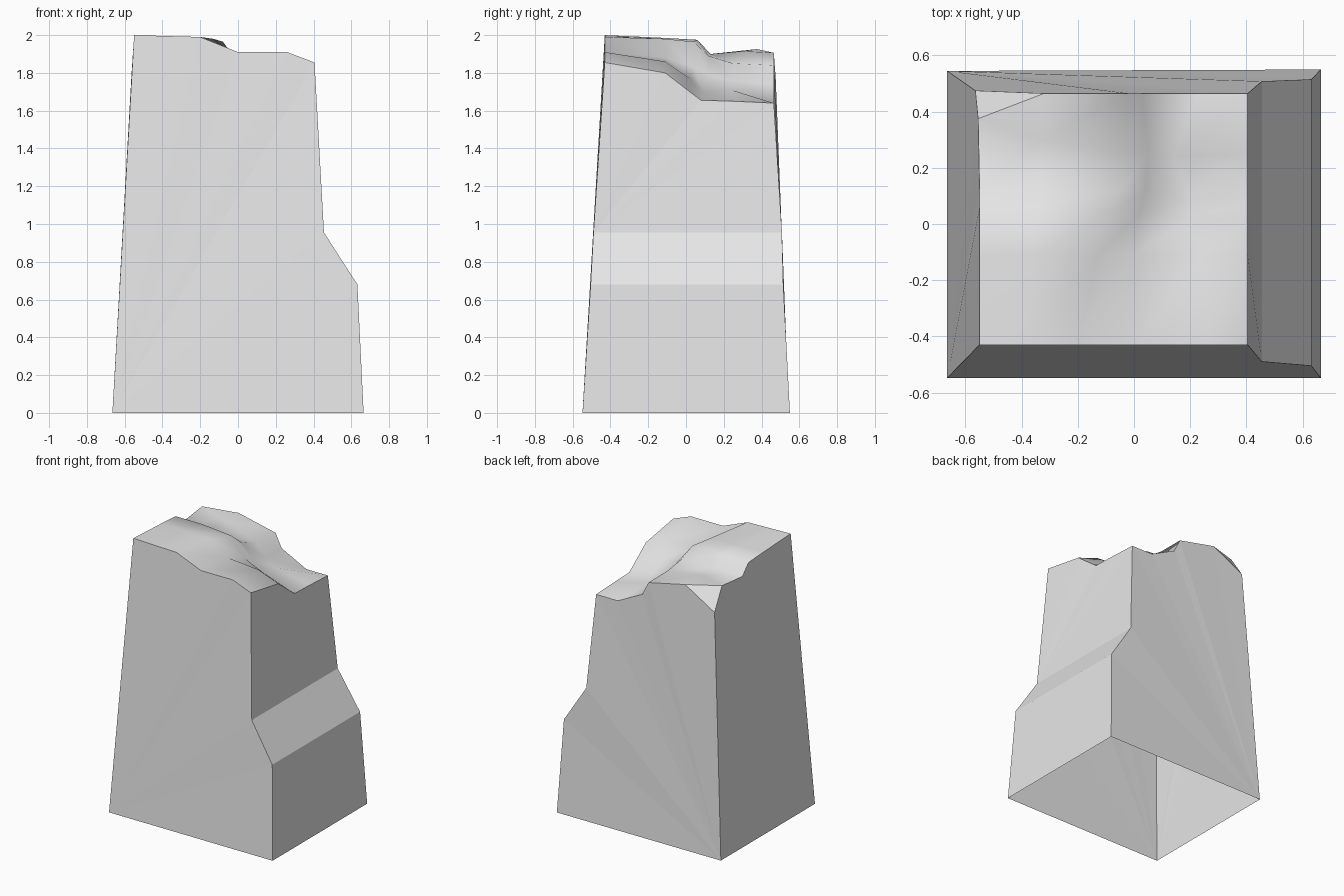
import bpy
import bmesh

default = bpy.data.objects.get("Cube")
if default:
    bpy.data.objects.remove(default, do_unlink=True)

stone = bpy.data.materials.new("stone grey")
stone.use_nodes = True
grey = (0.8, 0.8, 0.8, 1)
stone.diffuse_color = grey
stone.node_tree.nodes["Principled BSDF"].inputs["Base Color"].default_value = grey

# Ridge lines of the worn top, each running from the front edge to the back edge
left_rim = [(-.55, -.43, 2), (-.55, -.11, 1.985), (-.55, .06, 1.975),
            (-.55, .13, 1.9), (-.555, .375, 1.926), (-.565, .475, 1.77)]
plateau = [(-.38, -.43, 1.995), (-.36, -.11, 1.985), (-.34, .06, 1.975),
           (-.33, .13, 1.9), (-.33, .3, 1.915), (-.32, .465, 1.906)]
plateau_edge = [(-.2, -.43, 1.99), (-.13, -.11, 1.98), (-.08, .04, 1.965),
                (-.05, .12, 1.89), (-.03, .25, 1.85), (-.02, .465, 1.84)]
gully = [(0, -.43, 1.91), (0, -.11, 1.88), (.02, .04, 1.83),
         (.04, .12, 1.79), (.05, .25, 1.76), (.03, .465, 1.74)]
shoulder = [(.26, -.43, 1.91), (.24, -.11, 1.86), (.2, .02, 1.77),
            (.2, .09, 1.7), (.14, .24, 1.71), (.23, .465, 1.64)]
right_rim = [(.405, -.43, 1.855), (.405, -.11, 1.8), (.405, .02, 1.7),
             (.405, .08, 1.655), (.405, .25, 1.65), (.405, .465, 1.64)]
ridges = [left_rim, plateau, plateau_edge, gully, shoulder, right_rim]

bm = bmesh.new()
top = [[bm.verts.new(p) for p in line] for line in ridges]


def fan(points):
    """Fill an outline with triangles that share its first point."""
    for a, b in zip(points[1:], points[2:]):
        bm.faces.new((points[0], a, b))


# Worn top, with one chipped corner kept flat
last = len(top[0]) - 1
for i, (a, b) in enumerate(zip(top, top[1:])):
    for j in range(last):
        if i == 0 and j == last - 1:
            bm.faces.new((a[j], b[j], b[j + 1])).smooth = True
            bm.faces.new((a[j], b[j + 1], a[j + 1]))
        else:
            bm.faces.new((a[j], b[j], b[j + 1])).smooth = True
            bm.faces.new((a[j], b[j + 1], a[j + 1])).smooth = True

# Tapered walls, with a sloping ledge on the stepped side and an open base
base_left = [bm.verts.new((-.665, y, 0)) for y in (-.548, .545)]
step_profile = [(.665, -.548, .55, 0), (.632, -.505, .515, .68),
                (.455, -.49, .508, .955)]
steps = [[bm.verts.new((x, y, z)) for y in (front, back)]
         for x, front, back, z in step_profile]
for low, high in zip(steps, steps[1:]):
    bm.faces.new((low[0], low[1], high[1], high[0]))
fan([steps[-1][0], steps[-1][1]] + top[-1][::-1])
fan([base_left[0]] + [s[0] for s in steps] + [line[0] for line in reversed(top)])
fan([base_left[1]] + [s[1] for s in steps] + [line[-1] for line in reversed(top)])
fan([base_left[0], base_left[1]] + top[0][::-1])

bmesh.ops.recalc_face_normals(bm, faces=bm.faces)
if sum(f.normal.z for f in bm.faces if f.smooth) < 0:
    bmesh.ops.reverse_faces(bm, faces=bm.faces)
mesh = bpy.data.meshes.new("rock_pillar")
bm.to_mesh(mesh)
bm.free()
mesh.materials.append(stone)
pillar = bpy.data.objects.new("rock_pillar", mesh)
bpy.context.scene.collection.objects.link(pillar)
